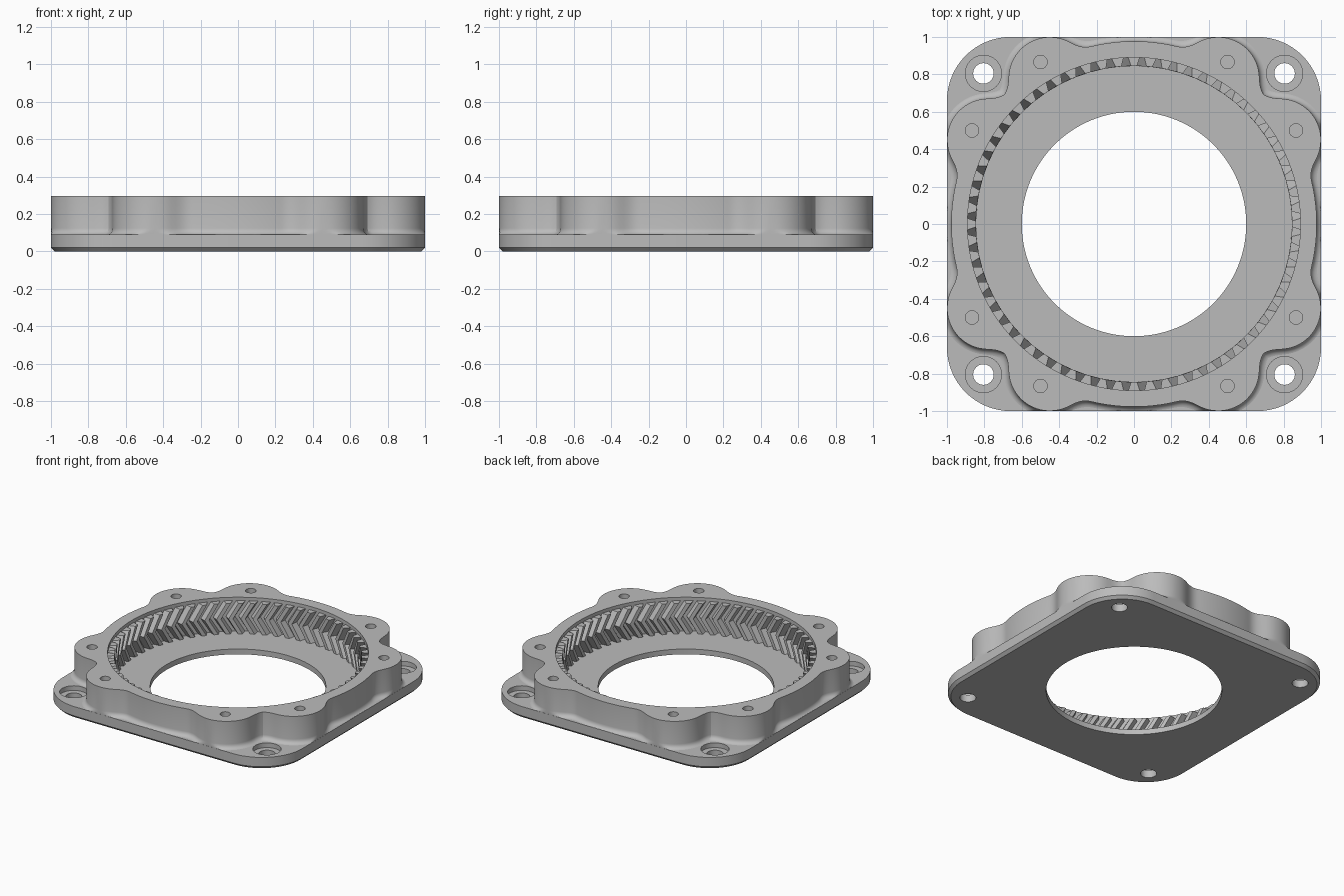
import bpy, bmesh, math
from mathutils import Vector

if "Cube" in bpy.data.objects:
    bpy.data.objects.remove(bpy.data.objects["Cube"])

TAU = 2 * math.pi
PLATE_TOP, TOP, FLOOR = 0.09, 0.295, 0.04
BORE, HOLE = 0.89, 0.6

grey = bpy.data.materials.new("machined grey")
grey.use_nodes = True
grey.diffuse_color = (0.5, 0.5, 0.5, 1)
grey.node_tree.nodes["Principled BSDF"].inputs["Base Color"].default_value = (0.5, 0.5, 0.5, 1)


def finish(name, bm):
    bmesh.ops.recalc_face_normals(bm, faces=bm.faces)
    mesh = bpy.data.meshes.new(name)
    bm.to_mesh(mesh)
    bm.free()
    mesh.materials.append(grey)
    obj = bpy.data.objects.new(name, mesh)
    bpy.context.collection.objects.link(obj)
    return obj


def loft(bm, rings, wrap=False):
    """Skin a stack of equal rings; cap the ends or wrap into a closed tube."""
    loops = [[bm.verts.new(p) for p in ring] for ring in rings]
    pairs = list(zip(loops, loops[1:]))
    if wrap:
        pairs.append((loops[-1], loops[0]))
    else:
        bm.faces.new(loops[0])
        bm.faces.new(loops[-1])
    n = len(loops[0])
    for a, b in pairs:
        for i in range(n):
            j = (i + 1) % n
            bm.faces.new((a[i], a[j], b[j], b[i]))


def circle(radius, z, n, x=0, y=0):
    return [(x + radius * math.cos(TAU * i / n), y + radius * math.sin(TAU * i / n), z)
            for i in range(n)]


def drill(obj, radius, z0, z1, spots=((0, 0),), n=32):
    """Cut round holes at the given spots."""
    bm = bmesh.new()
    for x, y in spots:
        loft(bm, [circle(radius, z, n, x, y) for z in (z0, z1)])
    cutter = finish("hole_cutter", bm)
    cutter.hide_render = True
    mod = obj.modifiers.new("holes", "BOOLEAN")
    mod.operation, mod.solver, mod.object = "DIFFERENCE", "EXACT", cutter
    select(obj)
    bpy.ops.object.modifier_apply(modifier=mod.name)
    bpy.data.objects.remove(cutter)


def select(obj):
    bpy.ops.object.select_all(action="DESELECT")
    obj.select_set(True)
    bpy.context.view_layer.objects.active = obj


def smooth(obj):
    select(obj)
    bpy.ops.object.shade_smooth_by_angle(angle=math.radians(30))


# Base plate: rounded square with a chamfered underside
def rounded_square(half, radius, z, steps=16):
    points = []
    for quarter in range(4):
        mid = math.pi / 4 + quarter * math.pi / 2
        cx = math.copysign(half - radius, math.cos(mid))
        cy = math.copysign(half - radius, math.sin(mid))
        for i in range(steps + 1):
            a = (quarter + i / steps) * math.pi / 2
            points.append((cx + radius * math.cos(a), cy + radius * math.sin(a), z))
    return points


bm = bmesh.new()
loft(bm, [rounded_square(0.98, 0.32, 0), rounded_square(1, 0.34, 0.02),
          rounded_square(1, 0.34, PLATE_TOP)])
plate = finish("base_plate", bm)
corners = [(sx * 0.805, sy * 0.805) for sx in (-1, 1) for sy in (-1, 1)]
drill(plate, HOLE, -0.1, 0.2, n=128)
drill(plate, BORE, FLOOR, 0.2, n=180)
drill(plate, 0.055, -0.1, 0.2, corners)
drill(plate, 0.097, 0.055, 0.2, corners)
smooth(plate)

# Housing outline: a ring blended with eight round bolt lobes
LOBE_ANGLES = [math.radians(q * 90 + a) for q in range(4) for a in (30, 60)]
LOBES = [Vector((0.9 * math.cos(a), 0.9 * math.sin(a))) for a in LOBE_ANGLES]


def distance(p, blend=0.06):
    ring = p.length - 0.977
    lobe = min((p - c).length for c in LOBES) - 0.22
    h = max(blend - abs(ring - lobe), 0) / blend
    return min(ring, lobe) - h * h * blend / 4


def outline(offset, z, n=360):
    points = []
    for i in range(n):
        ray = Vector((math.cos(TAU * i / n), math.sin(TAU * i / n)))
        lo, hi = 0.9, 1.3
        for _ in range(22):
            mid = (lo + hi) / 2
            if distance(ray * mid) < offset:
                lo = mid
            else:
                hi = mid
        p = ray * lo
        points.append((max(-0.999, min(0.999, p.x)), max(-0.999, min(0.999, p.y)), z))
    return points


# Housing wall, flaring into the plate with a small fillet
FILLET = 0.035
rings = []
for i in range(6):
    a = i / 5 * math.pi / 2
    rings.append(outline(FILLET * (1 - math.sin(a)), PLATE_TOP - 0.001 + FILLET * (1 - math.cos(a))))
rings += [outline(0, TOP), circle(BORE, TOP, 360), circle(BORE, PLATE_TOP - 0.001, 360)]
bm = bmesh.new()
loft(bm, rings, wrap=True)
housing = finish("ring_housing", bm)
drill(housing, 0.036, 0.13, 0.4, [(math.cos(a), math.sin(a)) for a in LOBE_ANGLES])
smooth(housing)

# Herringbone teeth inside the bore
TEETH, TIP, ROOT, TWIST = 64, 0.845, 0.896, 0.08
LOW, HIGH = FLOOR - 0.005, 0.27
bm = bmesh.new()
for t in range(TEETH):
    centre = TAU * t / TEETH
    sections = []
    for z, turn in ((LOW, 0), ((LOW + HIGH) / 2, TWIST), (HIGH, 0)):
        section = []
        for r, half in ((TIP, -0.018), (TIP, 0.018), (ROOT, 0.037), (ROOT, -0.037)):
            a = centre + turn + half
            section.append((r * math.cos(a), r * math.sin(a), z))
        sections.append(section)
    loft(bm, sections)
finish("herringbone_teeth", bm)
